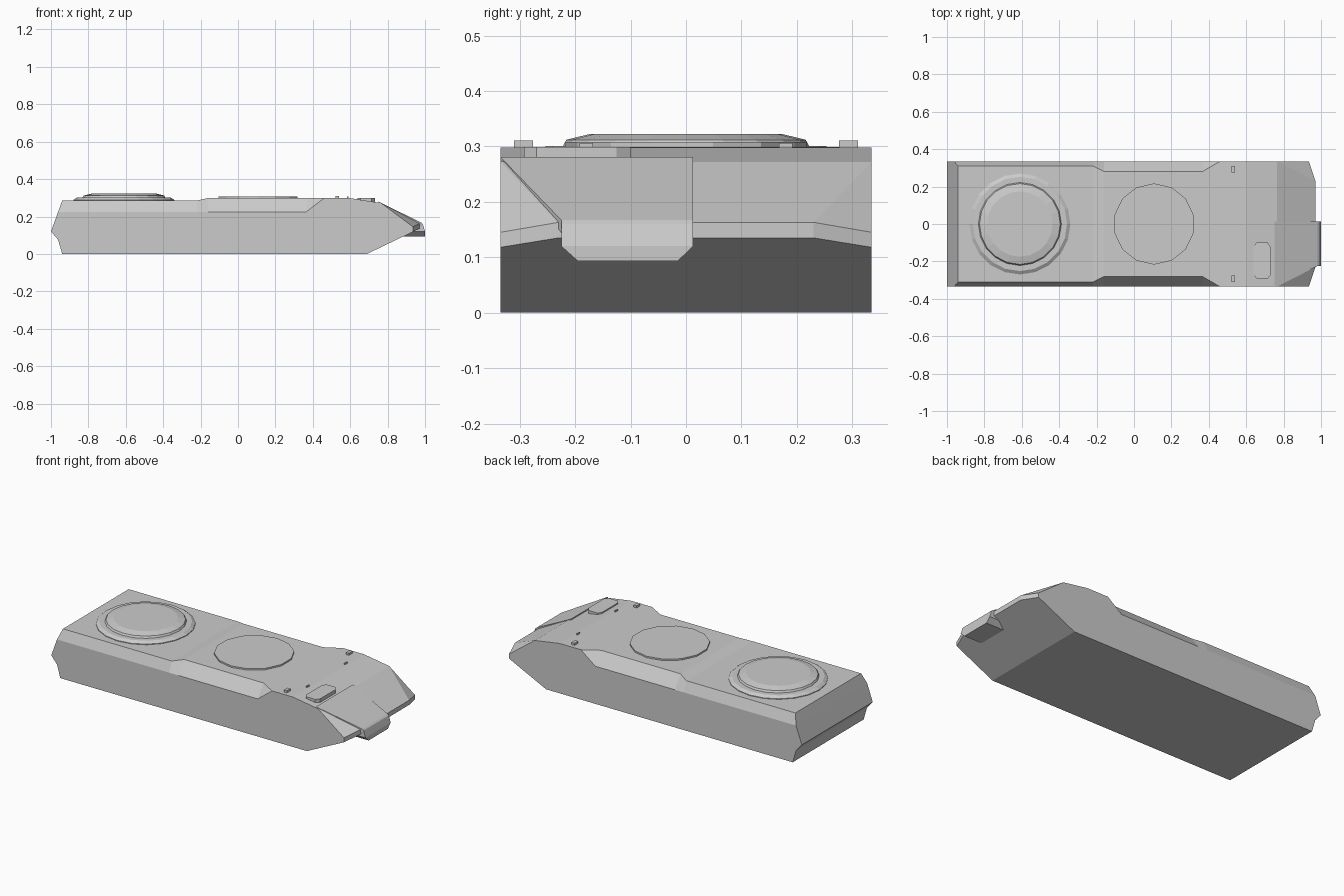
import bpy, bmesh, math

if "Cube" in bpy.data.objects:
    bpy.data.objects.remove(bpy.data.objects["Cube"])

def finish(bm, name):
    bmesh.ops.remove_doubles(bm, verts=bm.verts, dist=0.0005)
    bmesh.ops.recalc_face_normals(bm, faces=bm.faces)
    me = bpy.data.meshes.new(name)
    bm.to_mesh(me)
    bm.free()
    ob = bpy.data.objects.new(name, me)
    bpy.context.collection.objects.link(ob)
    return ob

def add_hull(bm, points):
    verts = [bm.verts.new(p) for p in points]
    res = bmesh.ops.convex_hull(bm, input=verts)
    loose = [v for v in res["geom_interior"] if isinstance(v, bmesh.types.BMVert)]
    bmesh.ops.delete(bm, geom=loose, context='VERTS')

def hull_part(name, points):
    bm = bmesh.new()
    add_hull(bm, points)
    return finish(bm, name)

def lathe(name, cx, profile, sides, turn=0.0):
    bm = bmesh.new()
    rings = []
    for r, z in profile:
        rings.append([bm.verts.new((cx + r * math.cos(turn + i * math.tau / sides),
                                    r * math.sin(turn + i * math.tau / sides), z))
                      for i in range(sides)])
    for a, b in zip(rings, rings[1:]):
        for i in range(sides):
            j = (i + 1) % sides
            bm.faces.new((a[i], a[j], b[j], b[i]))
    bm.faces.new(rings[0])
    bm.faces.new(rings[-1])
    return finish(bm, name)

def plate(name, outline, z0, z1):
    return hull_part(name, [(x, y, z) for x, y in outline for z in (z0, z1)])

W = 0.335

# Nose: convex wedge with clipped front corners, open where it meets the body
bm = bmesh.new()
nose = [(0.60, W, 0), (0.60, W, 0.298), (0.69, W, 0), (0.765, W, 0.272),
        (0.935, W, 0.118), (0.935, W, 0.145), (0.97, 0.23, 0.135), (0.97, 0.23, 0.163)]
add_hull(bm, [(x, s * y, z) for x, y, z in nose for s in (-1, 1)])
inner = [f for f in bm.faces if all(v.co.x < 0.601 for v in f.verts)]
bmesh.ops.delete(bm, geom=inner, context='FACES')

# Body: lofted sections (x, bottom z, shoulder z, deck half width, deck z)
sections = [(-1.0, 0.12, 0.12, W, 0.12), (-0.962, 0.076, 0.225, W, 0.225),
            (-0.94, 0, 0.225, 0.31, 0.285), (-0.22, 0, 0.225, 0.31, 0.285),
            (-0.16, 0, 0.225, 0.28, 0.299), (0.365, 0, 0.225, 0.28, 0.299),
            (0.46, 0, 0.298, W, 0.298), (0.60, 0, 0.298, W, 0.298)]
prev = None
for x, zb, zs, yt, zt in sections:
    half = [(W, zb), (W, zs), (yt, zt)]
    ring = [bm.verts.new((x, y, z)) for y, z in half]
    ring += [bm.verts.new((x, -y, z)) for y, z in reversed(half)]
    if prev:
        for i in range(6):
            j = (i + 1) % 6
            bm.faces.new((prev[i], prev[j], ring[j], ring[i]))
    prev = ring
bmesh.ops.dissolve_degenerate(bm, dist=0.0005, edges=bm.edges)
finish(bm, "hull")

# Rear turret ring and middle roof disc
lathe("turret_ring", -0.61, [(0.27, 0.28), (0.27, 0.289), (0.252, 0.301), (0.222, 0.301),
                             (0.216, 0.312), (0.175, 0.322)], 20)
lathe("roof_disc", 0.107, [(0.217, 0.29), (0.217, 0.308)], 14, math.pi / 2)

# Armour plate on the front slope
top = [(0.75, -W, 0.281), (0.75, 0.013, 0.281), (0.98, 0.013, 0.167), (0.98, -0.225, 0.167)]
hull_part("slope_plate", top + [(x, y, z - 0.022) for x, y, z in top])

# Chamfered box at the nose
wide = [(0.92, 0.167), (0.98, 0.167), (0.988, 0.16), (1.0, 0.12), (0.88, 0.12)]
narrow = [(1.0, 0.093), (0.88, 0.093)]
hull_part("nose_box", [(x, y, z) for x, z in wide for y in (-0.225, 0.013)]
          + [(x, y, z) for x, z in narrow for y in (-0.195, -0.015)])

# Driver hatch
plate("driver_hatch", [(0.64, -0.12), (0.655, -0.10), (0.715, -0.10), (0.732, -0.125),
                       (0.732, -0.27), (0.715, -0.292), (0.655, -0.292), (0.64, -0.27)],
      0.272, 0.299)

# Small deck fittings, mirrored left and right
for side, s in (("right", -1), ("left", 1)):
    for name, x, y, w, d, z in (("lamp", 0.53, 0.293, 0.01, 0.017, 0.311),
                                ("periscope", 0.587, 0.18, 0.004, 0.012, 0.306)):
        plate(f"{name}_{side}", [(x + a * w, s * y + b * d) for a in (-1, 1) for b in (-1, 1)],
              0.29, z)
